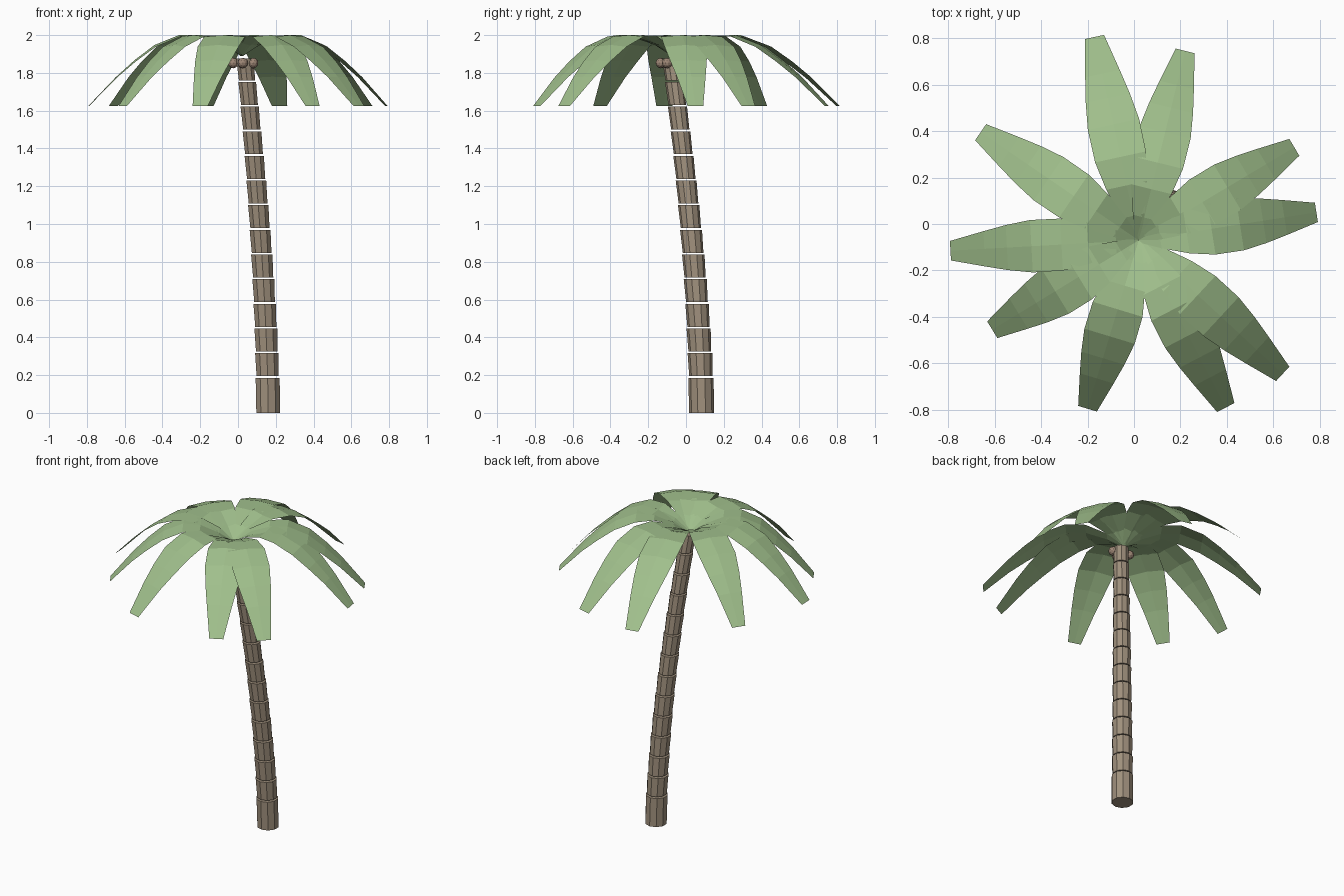
import bpy, bmesh, math
from mathutils import Vector

if "Cube" in bpy.data.objects:
    bpy.data.objects.remove(bpy.data.objects["Cube"])


def make_material(name, rgb):
    m = bpy.data.materials.new(name)
    m.use_nodes = True
    m.diffuse_color = (*rgb, 1)
    m.node_tree.nodes["Principled BSDF"].inputs["Base Color"].default_value = (*rgb, 1)
    return m


GREEN = make_material("leaf_green", (0.35, 0.52, 0.26))
BARK = make_material("bark_brown", (0.35, 0.28, 0.205))
NUT = make_material("nut_brown", (0.34, 0.24, 0.18))


def finish(bm, name, mat):
    me = bpy.data.meshes.new(name)
    bm.to_mesh(me)
    bm.free()
    me.materials.append(mat)
    ob = bpy.data.objects.new(name, me)
    bpy.context.collection.objects.link(ob)
    return ob


# Trunk: stacked flaring segments along a leaning curve
TRUNK_TOP, SIDES, GAP = 1.885, 10, 0.009


def trunk_centre(z):
    t = (z / TRUNK_TOP) ** 1.6
    return Vector((0.160 - 0.125 * t, 0.083 - 0.163 * t, z))


def trunk_radius(z):
    return 0.069 - 0.021 * z / TRUNK_TOP


def ring(bm, z, r):
    c = trunk_centre(z)
    angles = [2 * math.pi * (k + 0.5) / SIDES for k in range(SIDES)]
    return [bm.verts.new(c + Vector((r * math.cos(a), r * math.sin(a), 0))) for a in angles]


bm = bmesh.new()
levels = [0] + [0.195 + 0.1305 * i for i in range(13)] + [TRUNK_TOP]
for low, high in zip(levels, levels[1:]):
    bottom = ring(bm, low, trunk_radius(low) * (0.92 if low else 0.96))
    top = ring(bm, high - GAP, trunk_radius(high))
    for k in range(SIDES):
        n = (k + 1) % SIDES
        bm.faces.new((bottom[k], bottom[n], top[n], top[k]))
    bm.faces.new(bottom[::-1])
    bm.faces.new(top)
finish(bm, "trunk", BARK)

# Nuts clustered under the crown
for i, (x, y) in enumerate([(-0.025, -0.072), (0.025, -0.133), (0.08, -0.10)]):
    bm = bmesh.new()
    bmesh.ops.create_icosphere(bm, subdivisions=2, radius=0.028)
    bmesh.ops.translate(bm, vec=(x, y, 1.852), verts=bm.verts)
    finish(bm, f"nut_{i + 1}", NUT)

# Fronds: arching strips; stations are (distance share, midrib height, half width, edge rise)
CROWN = Vector((0.02, -0.07, 0))
STATIONS = [(0, 1.89, 0.010, 0.0), (0.12, 1.945, 0.05, 0.012), (0.27, 1.993, 0.09, 0.005),
            (0.41, 2.0, 0.112, -0.008), (0.57, 1.948, 0.113, -0.01), (0.70, 1.868, 0.097, -0.008),
            (0.82, 1.78, 0.076, -0.004), (1, 1.625, 0.042, 0)]
TIPS = [(-0.17, 0.805), (0.22, 0.745), (0.69, 0.33), (0.785, 0.05), (0.64, -0.645),
        (0.395, -0.79), (-0.20, -0.795), (-0.61, -0.455), (-0.79, -0.115), (-0.66, 0.395)]
for i, tip in enumerate(TIPS):
    bm = bmesh.new()
    reach = Vector((*tip, 0)) - CROWN
    side = Vector((-reach.y, reach.x, 0)).normalized()
    rows = []
    for share, z, half, rise in STATIONS:
        mid = CROWN + reach * share
        rows.append([bm.verts.new(mid + side * half * s + Vector((0, 0, z + rise * abs(s))))
                     for s in (1, 0, -1)])
    for a, b in zip(rows, rows[1:]):
        for k in range(2):
            bm.faces.new((a[k], b[k], b[k + 1], a[k + 1]))
    finish(bm, f"frond_{i + 1}", GREEN)
